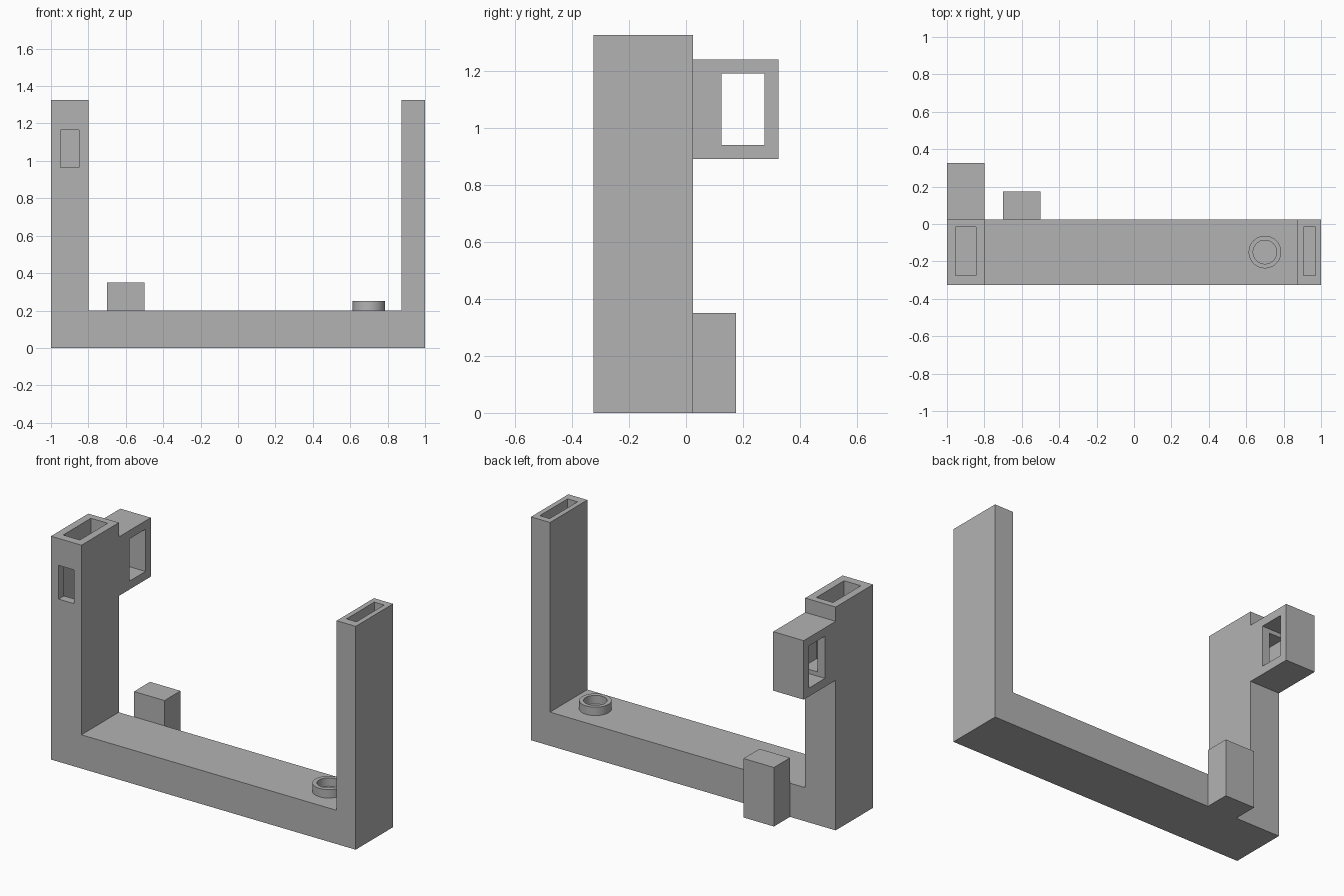
import bpy
import bmesh
import math

cube = bpy.data.objects.get("Cube")
if cube:
    bpy.data.objects.remove(cube, do_unlink=True)

grey = bpy.data.materials.new("plain grey")
grey.use_nodes = True
grey.diffuse_color = (0.45, 0.45, 0.45, 1)
grey.node_tree.nodes["Principled BSDF"].inputs["Base Color"].default_value = grey.diffuse_color

FRONT, BACK, TOP, FLOOR = -0.325, 0.025, 1.325, 0.2


def finish(name, bm):
    bmesh.ops.recalc_face_normals(bm, faces=bm.faces)
    mesh = bpy.data.meshes.new(name)
    bm.to_mesh(mesh)
    bm.free()
    mesh.materials.append(grey)
    obj = bpy.data.objects.new(name, mesh)
    bpy.context.collection.objects.link(obj)
    return obj


def box(name, xs, ys, zs):
    bm = bmesh.new()
    bmesh.ops.create_cube(bm, size=1)
    for v in bm.verts:
        v.co = [r[0] if c < 0 else r[1] for c, r in zip(v.co, (xs, ys, zs))]
    return finish(name, bm)


def carve(obj, cutters):
    """Cut boxes out of a part and keep the result as plain mesh."""
    for c in cutters:
        c.hide_render = True
        mod = obj.modifiers.new("cut", 'BOOLEAN')
        mod.operation = 'DIFFERENCE'
        mod.solver = 'EXACT'
        mod.object = c
    dg = bpy.context.evaluated_depsgraph_get()
    mesh = bpy.data.meshes.new_from_object(obj.evaluated_get(dg))
    obj.modifiers.clear()
    obj.data = mesh


# U-shaped frame: profile extruded from front to back
bm = bmesh.new()
profile = [(-1, 0), (1, 0), (1, TOP), (0.875, TOP),
           (0.875, FLOOR), (-0.8, FLOOR), (-0.8, TOP), (-1, TOP)]
face = bm.faces.new([bm.verts.new((x, FRONT, z)) for x, z in profile])
ext = bmesh.ops.extrude_face_region(bm, geom=[face])
for v in ext["geom"]:
    if isinstance(v, bmesh.types.BMVert):
        v.co.y = BACK
frame = finish("u_frame", bm)

# Hooked bracket behind the wide post
bracket = box("rear_bracket", (-1, -0.8), (BACK, 0.325), (0.89, 1.24))

# Hollow posts, front window passage and sideways bracket slot
hollow_y, hollow_z = (-0.275, -0.015), (FLOOR, TOP + 0.1)
wide_hollow = box("wide_post_cutter", (-0.955, -0.845), hollow_y, hollow_z)
thin_hollow = box("thin_post_cutter", (0.905, 0.97), hollow_y, hollow_z)
passage = box("passage_cutter", (-0.95, -0.85), (-0.5, 0.2), (0.965, 1.165))
slot = box("slot_cutter", (-1.1, -0.7), (0.125, 0.275), (0.94, 1.19))
carve(frame, [wide_hollow, thin_hollow, passage])
carve(bracket, [passage, slot])
for cutter in (wide_hollow, thin_hollow, passage, slot):
    bpy.data.objects.remove(cutter, do_unlink=True)

# Block on the back of the base
box("rear_block", (-0.7, -0.5), (BACK, 0.175), (0, 0.35))

# Raised ring on the base: rectangle spun around its axis
bm = bmesh.new()
cx, cy = 0.7, -0.15
section = [(0.063, FLOOR), (0.087, FLOOR), (0.087, 0.25), (0.063, 0.25)]
verts = [bm.verts.new((cx + r, cy, z)) for r, z in section]
edges = [bm.edges.new((verts[i], verts[(i + 1) % 4])) for i in range(4)]
bmesh.ops.spin(bm, geom=verts + edges, cent=(cx, cy, 0), axis=(0, 0, 1),
               angle=math.tau, steps=64, use_merge=True)
bmesh.ops.remove_doubles(bm, verts=bm.verts, dist=0.0001)
ring = finish("base_ring", bm)
bpy.ops.object.select_all(action='DESELECT')
ring.select_set(True)
bpy.context.view_layer.objects.active = ring
bpy.ops.object.shade_smooth_by_angle(angle=math.radians(30))
